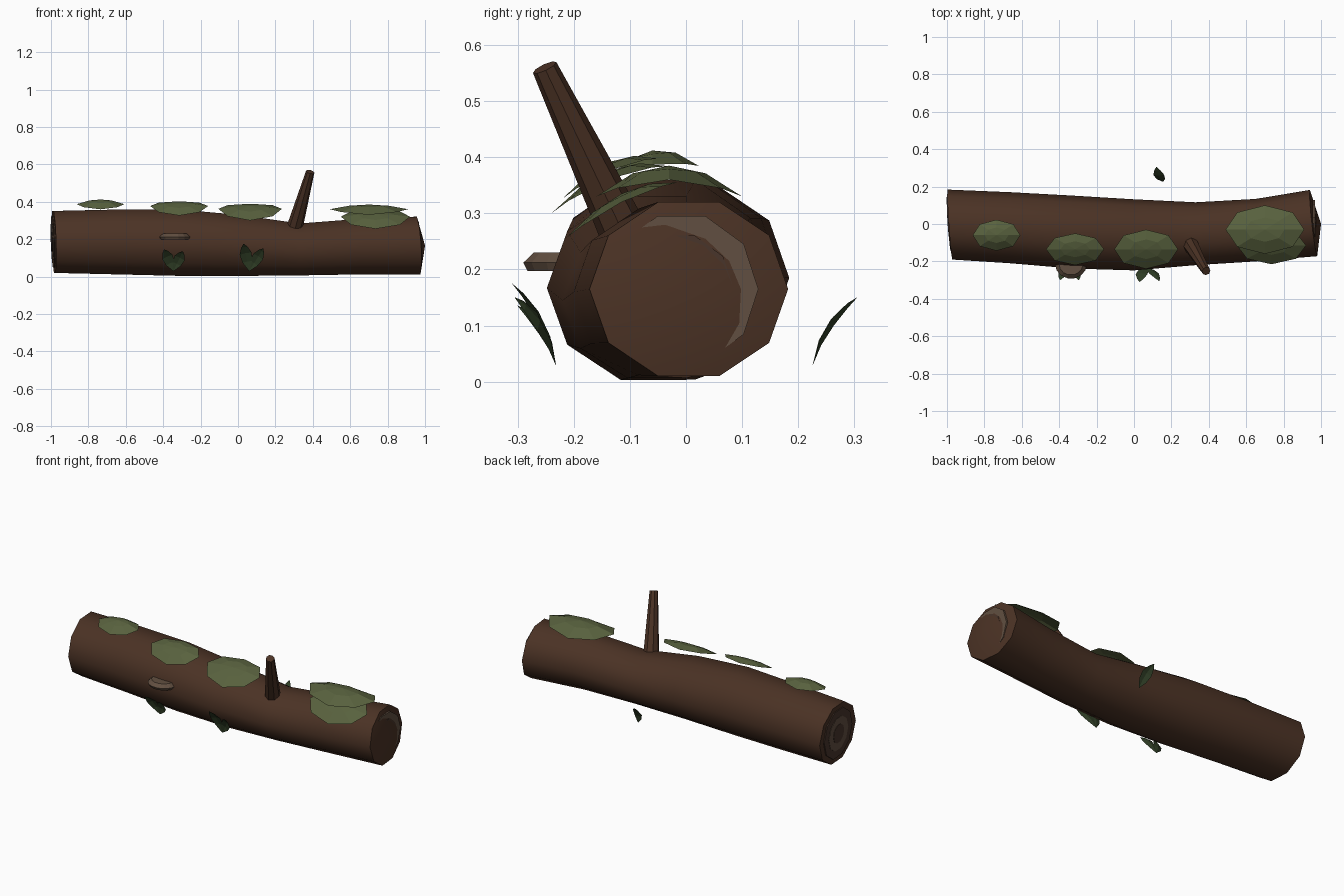
import bpy, bmesh, math
from mathutils import Vector

if "Cube" in bpy.data.objects:
    bpy.data.objects.remove(bpy.data.objects["Cube"])


def mat(name, col):
    m = bpy.data.materials.new(name)
    m.diffuse_color = (*col, 1)
    m.use_nodes = True
    m.node_tree.nodes["Principled BSDF"].inputs["Base Color"].default_value = m.diffuse_color
    return m


BARK = mat("bark", (0.07, 0.032, 0.018))
PALE = mat("cut_wood", (0.12, 0.078, 0.052))
HEART = mat("heart_wood", (0.065, 0.036, 0.024))
MOSS = mat("moss", (0.098, 0.12, 0.048))
LEAF = mat("leaf", (0.03, 0.05, 0.02))


def finish(name, bm, material, angle=None):
    bmesh.ops.recalc_face_normals(bm, faces=bm.faces)
    me = bpy.data.meshes.new(name)
    bm.to_mesh(me)
    bm.free()
    me.materials.append(material)
    ob = bpy.data.objects.new(name, me)
    bpy.context.collection.objects.link(ob)
    if angle:
        bpy.ops.object.select_all(action='DESELECT')
        ob.select_set(True)
        bpy.context.view_layer.objects.active = ob
        bpy.ops.object.shade_smooth_by_angle(angle=math.radians(angle))
    return ob


def loft(name, rings, material, apex=(None, None), angle=None):
    """Skin a list of point rings; ends close with a fan to apex, or flat."""
    bm = bmesh.new()
    vs = [[bm.verts.new(p) for p in r] for r in rings]
    n = len(vs[0])
    for a, b in zip(vs, vs[1:]):
        for i in range(n):
            j = (i + 1) % n
            bm.faces.new((a[i], a[j], b[j], b[i]))
    for ring, tip in ((vs[0], apex[0]), (vs[-1], apex[1])):
        if tip:
            t = bm.verts.new(tip)
            for i in range(n):
                bm.faces.new((ring[i], ring[(i + 1) % n], t))
        else:
            bm.faces.new(ring)
    return finish(name, bm, material, angle)


def ring_x(x, y, z, ry, rz, n=10, sy=0, sz=0):
    """Ring across x, tilted by slopes sy and sz."""
    pts = []
    for i in range(n):
        a = 2 * math.pi * i / n
        dy, dz = ry * math.cos(a), rz * math.sin(a)
        pts.append((x + sy * dy + sz * dz, y + dy, z + dz))
    return pts


# trunk: bent, slightly oval, coned at the right end
sections = [(-0.985, -0.003, 0.185, 0.187, 0.174, -0.07, -0.03),
            (-0.66, -0.02, 0.185, 0.19, 0.182, 0, 0),
            (-0.33, -0.043, 0.182, 0.195, 0.187, 0, 0),
            (0.0, -0.058, 0.167, 0.19, 0.172, 0, 0),
            (0.33, -0.052, 0.145, 0.168, 0.146, 0, 0),
            (0.65, -0.033, 0.16, 0.167, 0.156, 0, 0),
            (0.96, 0.005, 0.165, 0.177, 0.163, -0.11, -0.06)]
S = [ring_x(x, y, z, ry, rz, 10, sy, sz) for x, y, z, ry, rz, sy, sz in sections]
loft("log", S, BARK, apex=((-0.985, 0, 0.185), (1.0, 0.0, 0.165)), angle=40)


# cut wood rings on the ends
def disc(name, x, y, z, r, material, sy=0, sz=0):
    loft(name, [ring_x(x - 0.005, y, z, r, r, 10, sy, sz),
                ring_x(x + 0.005, y, z, r, r, 10, sy, sz)], material)


disc("right_cut_ring", 0.963, -0.008, 0.165, 0.137, PALE)
disc("right_heart", 0.967, -0.015, 0.165, 0.10, HEART)
for k, (r, m) in enumerate(((0.145, HEART), (0.10, PALE), (0.055, HEART))):
    disc("left_cut_ring_%d" % (k + 1), -0.986 - 0.002 * k, 0, 0.185, r, m, -0.07, -0.03)

# broken branch stub
base, tip = Vector((0.308, -0.118, 0.28)), Vector((0.386, -0.252, 0.56))
d = (tip - base).normalized()
u = d.orthogonal().normalized()
v = d.cross(u)
loft("branch_stub",
     [[c + r * (math.cos(i * math.pi / 4) * u + math.sin(i * math.pi / 4) * v)
       for i in range(8)] for c, r in ((base - d * 0.02, 0.043), (base, 0.042), (tip, 0.023))],
     BARK, angle=40)


# moss patches: thin domed sheets that drape over the log
def moss(name, x, y, z, rx, ry, slope, drop_x, drop_y, n=8):
    bm = bmesh.new()

    def pt(f, i):
        a = 2 * math.pi * i / n
        c, s = f * math.cos(a), f * math.sin(a)
        return bm.verts.new((x + rx * c, y + ry * s,
                             z + slope * ry * s - drop_x * c * c - drop_y * s * s))
    mid = bm.verts.new((x, y, z))
    inner = [pt(0.5, i) for i in range(n)]
    outer = [pt(1, i) for i in range(n)]
    for i in range(n):
        j = (i + 1) % n
        bm.faces.new((mid, inner[i], inner[j]))
        bm.faces.new((inner[i], outer[i], outer[j], inner[j]))
    finish(name, bm, MOSS)


moss("moss_1", -0.735, -0.06, 0.412, 0.127, 0.083, 0.15, 0.025, 0.04)
moss("moss_2", -0.315, -0.135, 0.392, 0.155, 0.085, 0.42, 0.015, 0.03)
moss("moss_3", 0.065, -0.135, 0.377, 0.17, 0.105, 0.40, 0.015, 0.035)
moss("moss_4", 0.70, -0.03, 0.385, 0.21, 0.13, 0.0, 0.025, 0.055)
moss("moss_5", 0.735, -0.115, 0.335, 0.185, 0.10, 0.50, 0.015, 0.03)

# shelf fungus
loft("shelf_fungus",
     [[(-0.337 + 0.085 * s * math.cos(a), -0.215 - 0.077 * s * math.sin(a), z)
       for a in (math.pi * i / 7 for i in range(8))]
      for z, s in ((0.197, 0.9), (0.212, 1.0), (0.23, 0.75))], PALE)


# leaves: curved pointed blades
def leaf(name, base, tip, width):
    base, tip = Vector(base), Vector(tip)
    d = tip - base
    out = Vector((0, math.copysign(1, base.y), 0))
    side = d.cross(out).normalized()
    sag = side.cross(d).normalized()
    if sag.y * out.y < 0:
        sag = -sag
    bm = bmesh.new()
    rows = []
    for t, w in ((0, 0.05), (0.3, 0.8), (0.6, 1.0), (0.85, 0.55), (1, 0.03)):
        c = base + d * t - sag * 0.05 * t * (1 - t)
        rows.append([bm.verts.new(c + side * width * w * k / 2 + sag * 0.006 * w * (abs(k) - 1))
                     for k in (-1, 0, 1)])
    for a, b in zip(rows, rows[1:]):
        for k in (0, 1):
            bm.faces.new((a[k], a[k + 1], b[k + 1], b[k]))
    finish(name, bm, LEAF)


leaf("front_leaf_1", (-0.345, -0.232, 0.03), (-0.395, -0.30, 0.145), 0.06)
leaf("front_leaf_2", (-0.345, -0.232, 0.03), (-0.295, -0.30, 0.135), 0.06)
leaf("front_leaf_3", (0.06, -0.232, 0.03), (0.03, -0.31, 0.175), 0.065)
leaf("front_leaf_4", (0.06, -0.232, 0.03), (0.135, -0.305, 0.15), 0.06)
leaf("back_leaf", (0.155, 0.226, 0.03), (0.12, 0.305, 0.15), 0.06)
